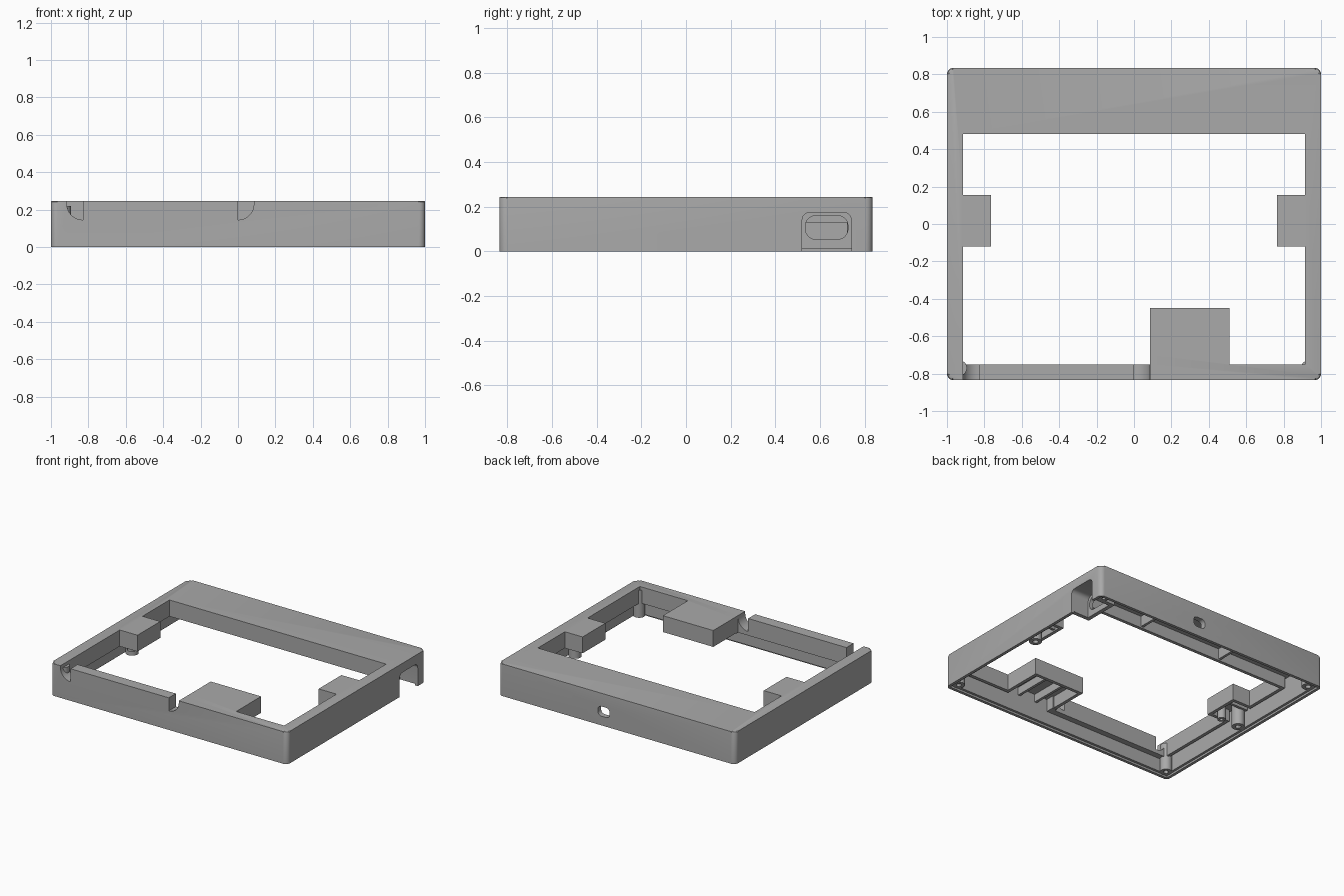
import bpy, bmesh, math

cube = bpy.data.objects.get("Cube")
if cube:
    bpy.data.objects.remove(cube)

grey = bpy.data.materials.new("matte grey")
grey.use_nodes = True
grey.diffuse_color = (0.4, 0.4, 0.4, 1)
grey.node_tree.nodes["Principled BSDF"].inputs["Base Color"].default_value = (0.4, 0.4, 0.4, 1)

W, D, H = 1.0, 0.835, 0.245      # half width, half depth, height
WALL = 0.04


def prism(name, pts, lo, hi, axis="z", chamfer=0):
    """Extrude a 2D outline along an axis, optionally chamfering its far rim."""
    place = {"x": lambda a, b, c: (c, a, b),
             "y": lambda a, b, c: (a, c, b),
             "z": lambda a, b, c: (a, b, c)}[axis]
    bm = bmesh.new()
    bottom = [bm.verts.new(place(a, b, lo)) for a, b in pts]
    top = [bm.verts.new(place(a, b, hi)) for a, b in pts]
    bm.faces.new(bottom)
    cap = bm.faces.new(top)
    for i in range(len(pts)):
        j = (i + 1) % len(pts)
        bm.faces.new((bottom[i], bottom[j], top[j], top[i]))
    if chamfer:
        bmesh.ops.bevel(bm, geom=list(cap.edges), offset=chamfer, segments=2,
                        profile=0.5, affect="EDGES")
    bmesh.ops.recalc_face_normals(bm, faces=bm.faces)
    mesh = bpy.data.meshes.new(name)
    bm.to_mesh(mesh)
    bm.free()
    mesh.materials.append(grey)
    ob = bpy.data.objects.new(name, mesh)
    bpy.context.collection.objects.link(ob)
    return ob


def rect(a0, a1, b0, b1):
    return [(a0, b0), (a1, b0), (a1, b1), (a0, b1)]


def arc(ca, cb, r, start, end, n=6):
    return [(ca + r * math.cos(math.radians(start + (end - start) * i / n)),
             cb + r * math.sin(math.radians(start + (end - start) * i / n)))
            for i in range(n + 1)]


def round_rect(a0, a1, b0, b1, r):
    return (arc(a1 - r, b1 - r, r, 0, 90) + arc(a0 + r, b1 - r, r, 90, 180)
            + arc(a0 + r, b0 + r, r, 180, 270) + arc(a1 - r, b0 + r, r, 270, 360))


def grow(pts, d):
    """Offset a counter-clockwise right-angled outline outward."""
    out = []
    for i, (x, y) in enumerate(pts):
        p, q = pts[i - 1], pts[(i + 1) % len(pts)]
        nx = ny = 0
        for ax, ay in ((x - p[0], y - p[1]), (q[0] - x, q[1] - y)):
            length = math.hypot(ax, ay)
            nx += ay / length
            ny -= ax / length
        out.append((x + nx * d, y + ny * d))
    return out


def combine(target, tool, operation):
    mod = target.modifiers.new(operation, "BOOLEAN")
    mod.operation = operation
    mod.solver = "EXACT"
    mod.object = tool
    bpy.context.view_layer.objects.active = target
    bpy.ops.object.modifier_apply(modifier=mod.name)
    bpy.data.objects.remove(tool)


def cut(tool):
    combine(frame, tool, "DIFFERENCE")


def add(tool):
    combine(frame, tool, "UNION")


# Opening outline, with the side tabs and the front tab standing into it
right_side = [(0.915, -0.75), (0.915, -0.12), (0.765, -0.12), (0.765, 0.155),
              (0.915, 0.155), (0.915, 0.48)]
opening = ([(0.085, -0.75), (0.085, -0.45), (0.51, -0.45), (0.51, -0.75)]
           + right_side + [(-x, y) for x, y in reversed(right_side)])

# Hollow outer shell with a rebate around the bottom
frame = prism("frame", round_rect(-W, W, -D, D, 0.035), 0, H, chamfer=0.012)
cut(prism("cavity", rect(WALL - W, W - WALL, WALL - D, D - WALL), -0.1, 0.21))
cut(prism("rebate", rect(0.022 - W, W - 0.022, 0.022 - D, D - 0.022), -0.1, 0.015))

# Skirt around the opening, trough bed and port housing
add(prism("skirt", grow(opening, 0.025), 0.12, 0.23))
add(prism("trough_bed", rect(-0.95, 0.12, -0.81, -0.73), 0.115, 0.225))
add(prism("port_housing", rect(0.82, 0.97, 0.49, 0.77), 0.012, 0.225))
cut(prism("opening", opening, -0.2, 0.5))

# Rounded trough in the front rail
trough = ([(-0.915, 0.4)] + arc(-0.83, 0.23, 0.085, 180, 270, 8)
          + arc(0, 0.23, 0.085, 270, 360, 8) + [(0.085, 0.4)])
cut(prism("trough", trough, -0.95, -0.7, "y"))

# Side port: arched recess with a rounded slot behind it, and the back slot
arch = ([(0.52, -0.1), (0.74, -0.1)] + arc(0.705, 0.14, 0.035, 0, 90)
        + arc(0.555, 0.14, 0.035, 90, 180))
cut(prism("port_recess", arch, 0.85, 1.1, "x"))
cut(prism("port_slot", round_rect(0.535, 0.725, 0.055, 0.16, 0.045), 0.75, 0.9, "x"))
cut(prism("back_slot", round_rect(0.06, 0.16, 0.07, 0.145, 0.03), 0.75, 0.9, "y"))

# Bar lying in the trough
prism("trough_bar", rect(-0.83, 0, -D, -0.75), 0.145, H)


# Screw posts with blind holes
def post(name, x, y, r, z0):
    ob = prism(name, arc(x, y, r, 0, 345, 23), z0, 0.22)
    combine(ob, prism("hole", arc(x, y, r * 0.45, 0, 330, 11), z0 - 0.1, z0 + 0.08),
            "DIFFERENCE")
    return ob


for side, s in (("left", 1), ("right", -1)):
    post(side + "_front_post", s * 0.935, -0.77, 0.042, 0.012)
    if s < 0:
        post(side + "_back_post", s * 0.93, 0.765, 0.045, 0.012)
    post(side + "_middle_post", s * 0.915, 0.03, 0.045, 0.012)
    post(side + "_tab_post", s * 0.85, -0.07, 0.03, 0.09)
    # Stiffening ribs below the side tabs and the back plate
    prism(side + "_tab_rib", rect(*sorted((s * 0.78, s * 0.95)), 0.07, 0.09), 0.13, 0.22)
    prism(side + "_back_rib", rect(s * 0.35 - 0.01, s * 0.35 + 0.01, 0.49, 0.81), 0.13, 0.22)
post("back_corner_post", 0.935, 0.79, 0.03, 0.012)

# Ribs below the front tab
for i, x in enumerate((0.22, 0.37)):
    prism("front_tab_rib_%d" % (i + 1), rect(x - 0.01, x + 0.01, -0.81, -0.46), 0.15, 0.22)

# Smooth the rounded corners while keeping edges crisp
bpy.ops.object.select_all(action="DESELECT")
for ob in bpy.context.collection.objects:
    if ob.type == "MESH" and grey.name in ob.data.materials:
        ob.select_set(True)
bpy.context.view_layer.objects.active = frame
bpy.ops.object.shade_smooth_by_angle(angle=math.radians(30))
